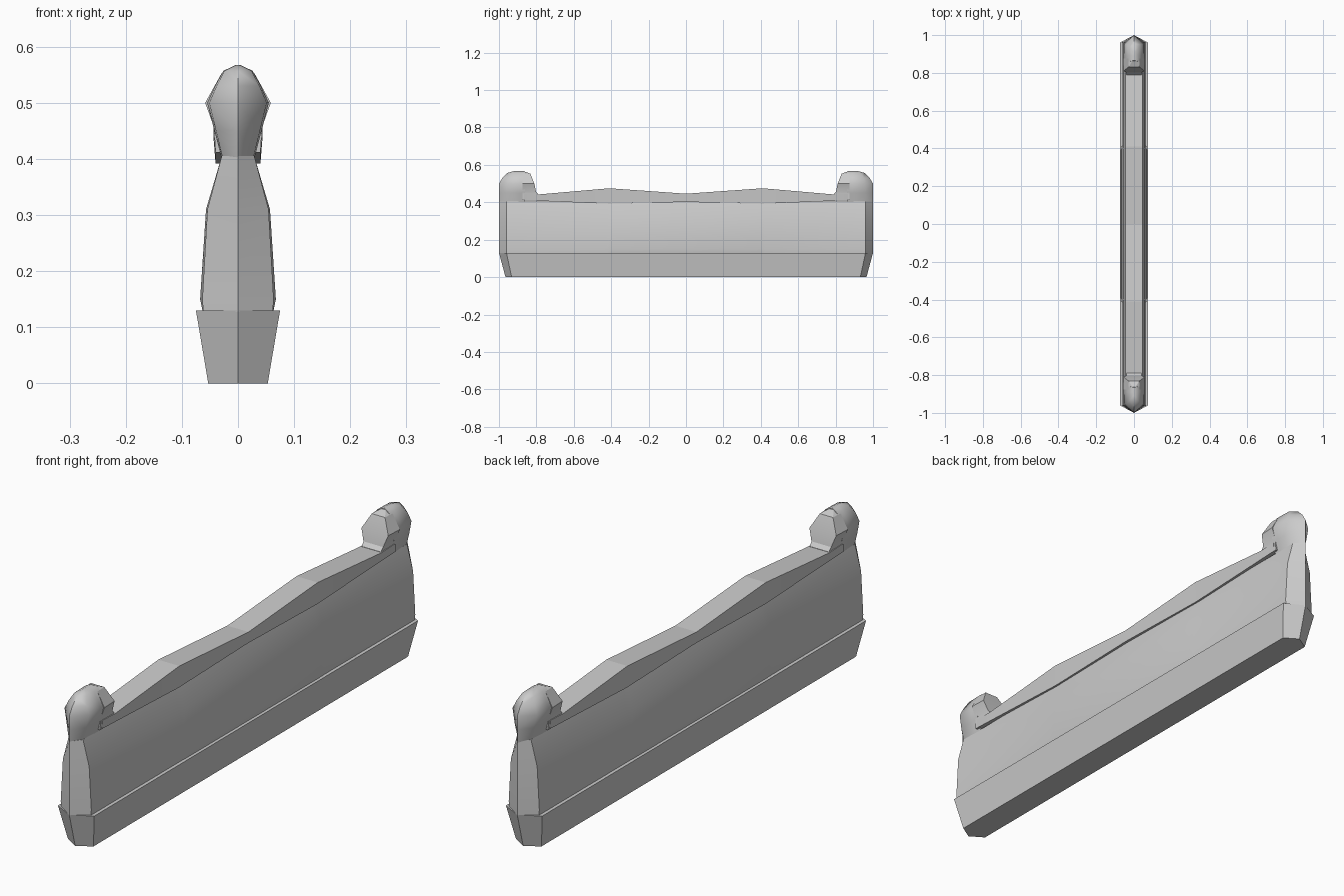
import bpy, bmesh

if "Cube" in bpy.data.objects:
    bpy.data.objects.remove(bpy.data.objects["Cube"])


def loft(name, rings, angle=0.5, mirror_y=False):
    """Skin a list of equal-length closed rings, capping both ends."""
    bm = bmesh.new()
    rows = [[bm.verts.new(p) for p in ring] for ring in rings]
    n = len(rows[0])
    for a, b in zip(rows, rows[1:]):
        for i in range(n):
            j = (i + 1) % n
            bm.faces.new((a[i], a[j], b[j], b[i]))
    bm.faces.new(rows[0][::-1])
    bm.faces.new(rows[-1])
    bmesh.ops.recalc_face_normals(bm, faces=bm.faces)
    me = bpy.data.meshes.new(name)
    bm.to_mesh(me)
    bm.free()
    ob = bpy.data.objects.new(name, me)
    bpy.context.collection.objects.link(ob)
    bpy.ops.object.select_all(action='DESELECT')
    ob.select_set(True)
    bpy.context.view_layer.objects.active = ob
    bpy.ops.object.shade_smooth_by_angle(angle=angle)
    if mirror_y:
        m = ob.modifiers.new("mirror", 'MIRROR')
        m.use_axis = (False, True, False)
        m.use_mirror_merge = False
    return ob


def plan(z, half):
    """Horizontal ring from right-hand (x, y) points, mirrored to the left."""
    left = [(-x, y, z) for x, y in reversed(half) if x > 0]
    return [(x, y, z) for x, y in half] + left


def wall_plan(z, w_end, w_mid, side=0.96, tip=1.0):
    """Long pointed outline with a slightly swollen middle."""
    up = [(w_mid, 0.395), (w_end, 0.42), (w_end, side), (0, tip)]
    return plan(z, [(x, -y) for x, y in reversed(up)] + up)


# Flared plinth with pointed ends
loft("plinth", [wall_plan(0, 0.053, 0.053, 0.932, 0.965),
                wall_plan(0.13, 0.075, 0.075)])

# Main wall, tapering to a narrow neck
loft("wall", [wall_plan(0.128, 0.062, 0.063),
              wall_plan(0.15, 0.0635, 0.0675),
              wall_plan(0.31, 0.0545, 0.057),
              wall_plan(0.405, 0.029, 0.029)], angle=0.75)

# Wavy top rail overhanging the neck: y, underside z, top z
half_rail = [(0.41, 0.392, 0.475), (0.79, 0.408, 0.442), (0.865, 0.411, 0.445)]
stations = ([(-y, a, b) for y, a, b in reversed(half_rail)]
            + [(0, 0.402, 0.446)] + half_rail)
loft("top_rail", [[(-0.04, y, a), (0.04, y, a), (0.044, y, b), (-0.044, y, b)]
                  for y, a, b in stations], angle=0.1)

# Bulbous post heads at both ends: z, width, inner y, side y, tip y
levels = [(0.40, 0.029, 0.86, 0.96, 1.0), (0.45, 0.042, 0.86, 0.96, 1.0),
          (0.50, 0.055, 0.86, 0.955, 1.0), (0.53, 0.041, 0.86, 0.95, 0.982),
          (0.557, 0.026, 0.86, 0.935, 0.955), (0.567, 0.005, 0.865, 0.91, 0.92)]
loft("post_head", [plan(z, [(w, i), (w, 0.89), (w * 0.93, s), (0, t)])
                   for z, w, i, s, t in levels], angle=0.75, mirror_y=True)

# Faceted rail end block rising against each post head: z, width, inner y
block = [(0.411, 0.04, 0.79), (0.443, 0.042, 0.79), (0.457, 0.043, 0.802),
         (0.50, 0.0585, 0.811), (0.553, 0.029, 0.832), (0.566, 0.006, 0.868)]
loft("rail_end", [plan(z, [(w * 0.95, i), (w, 0.875)])
                  for z, w, i in block], angle=0.3, mirror_y=True)
